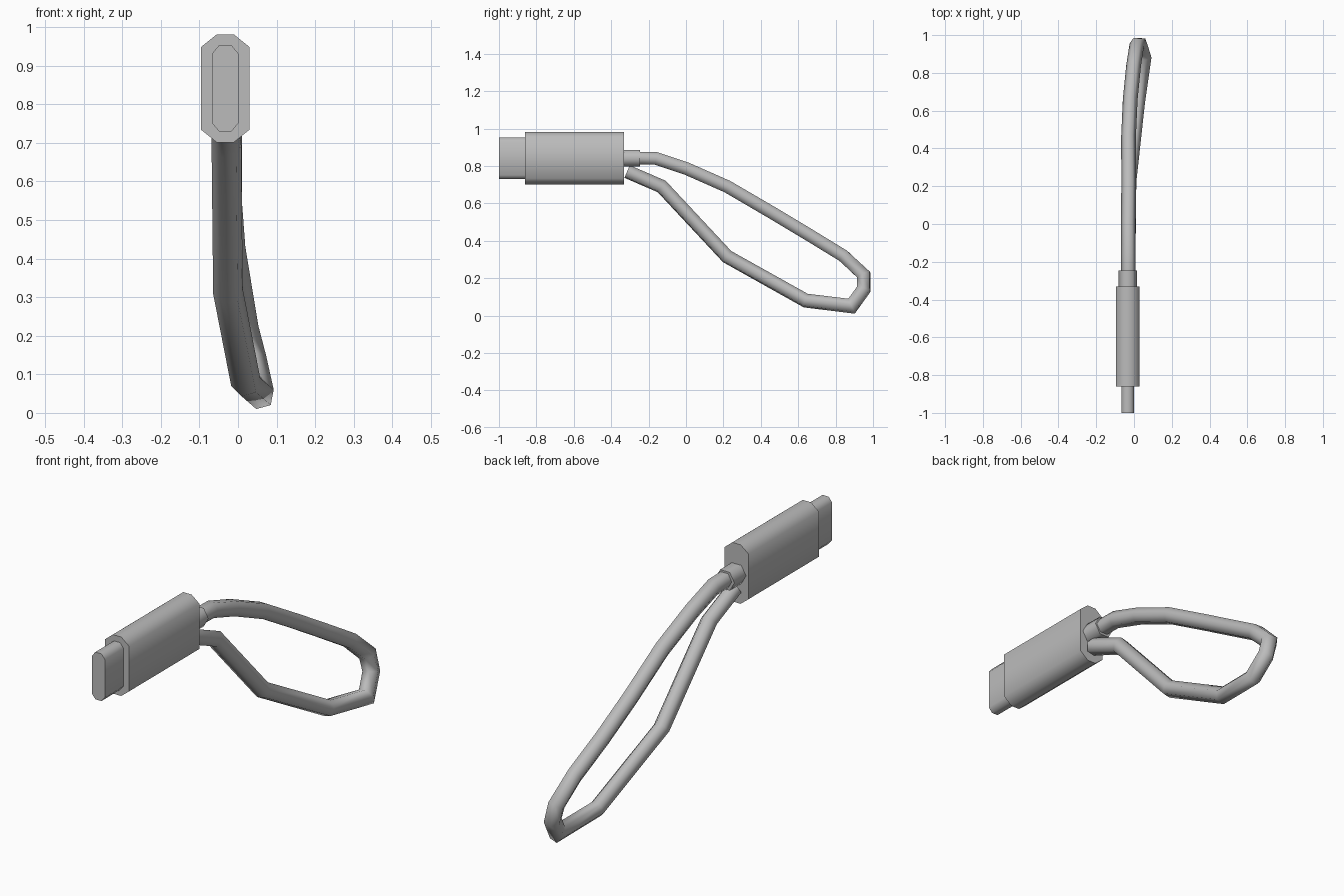
import bpy, bmesh
from math import cos, sin, pi, radians
from mathutils import Vector

cube = bpy.data.objects.get("Cube")
if cube:
    bpy.data.objects.remove(cube, do_unlink=True)

# One plain grey for everything
grey = bpy.data.materials.new("grey")
grey.use_nodes = True
grey.diffuse_color = (0.5, 0.5, 0.5, 1)
grey.node_tree.nodes["Principled BSDF"].inputs["Base Color"].default_value = (0.5, 0.5, 0.5, 1)


def skin_rings(name, rings, angle):
    """Join equal-sided rings into a closed, capped solid."""
    bm = bmesh.new()
    loops = [[bm.verts.new(p) for p in ring] for ring in rings]
    n = len(loops[0])
    for a, b in zip(loops, loops[1:]):
        for i in range(n):
            j = (i + 1) % n
            bm.faces.new((a[i], a[j], b[j], b[i]))
    bm.faces.new(loops[0])
    bm.faces.new(loops[-1])
    bmesh.ops.recalc_face_normals(bm, faces=bm.faces)
    mesh = bpy.data.meshes.new(name)
    bm.to_mesh(mesh)
    bm.free()
    mesh.materials.append(grey)
    obj = bpy.data.objects.new(name, mesh)
    bpy.context.collection.objects.link(obj)
    bpy.ops.object.select_all(action="DESELECT")
    obj.select_set(True)
    bpy.context.view_layer.objects.active = obj
    bpy.ops.object.shade_smooth_by_angle(angle=radians(angle))
    return obj


def prism(name, profile, y0, y1, cx, cz):
    skin_rings(name, [[(cx + x, y, cz + z) for x, z in profile] for y in (y0, y1)], 62)


def chamfered(w, h, cut_x, cut_z):
    """Eight-sided upright outline from half sizes and corner cuts."""
    q = [(w, h - cut_z), (w - cut_x, h)]
    top = q + [(-x, z) for x, z in reversed(q)]
    return top + [(-x, -z) for x, z in top]


# Connector housing, plug tip and hexagonal collar
CX, CZ = -0.033, 0.841
prism("connector_housing", chamfered(0.063, 0.14, 0.041, 0.033), -0.86, -0.332, CX, CZ)
prism("plug_tip", chamfered(0.034, 0.112, 0.018, 0.022), -1.0, -0.85, CX, CZ)
hexagon = [(0.05 * cos(i * pi / 3), 0.05 * sin(i * pi / 3)) for i in range(6)]
prism("strain_relief", hexagon, -0.34, -0.245, CX, CZ)

# Looped cable: centre line points
path = [Vector(p) for p in (
    (-0.03, -0.26, 0.842), (-0.03, -0.16, 0.84), (-0.03, 0.0, 0.787),
    (-0.028, 0.22, 0.69), (-0.029, 0.46, 0.55), (-0.02, 0.66, 0.43),
    (-0.002, 0.84, 0.32), (0.015, 0.95, 0.218), (0.035, 0.95, 0.14),
    (0.055, 0.885, 0.05), (0.02, 0.64, 0.08), (-0.026, 0.22, 0.315),
    (-0.03, -0.13, 0.69), (-0.03, -0.315, 0.77))]

rings = []
side = Vector((1, 0, 0))
for i, p in enumerate(path):
    a = (p - path[max(i - 1, 0)]).normalized()
    b = (path[min(i + 1, len(path) - 1)] - p).normalized()
    tangent = (a + b).normalized()
    side = (side - tangent * side.dot(tangent)).normalized()
    up = side.cross(tangent)
    # Widen the mitre at bends so the tube keeps its thickness
    mitre = 1 / max(tangent.dot(b if b.length else a), 0.75)
    rings.append([p + 0.039 * (side * cos(k * pi / 3) + up * mitre * sin(k * pi / 3))
                  for k in range(6)])
skin_rings("cable", rings, 65)
